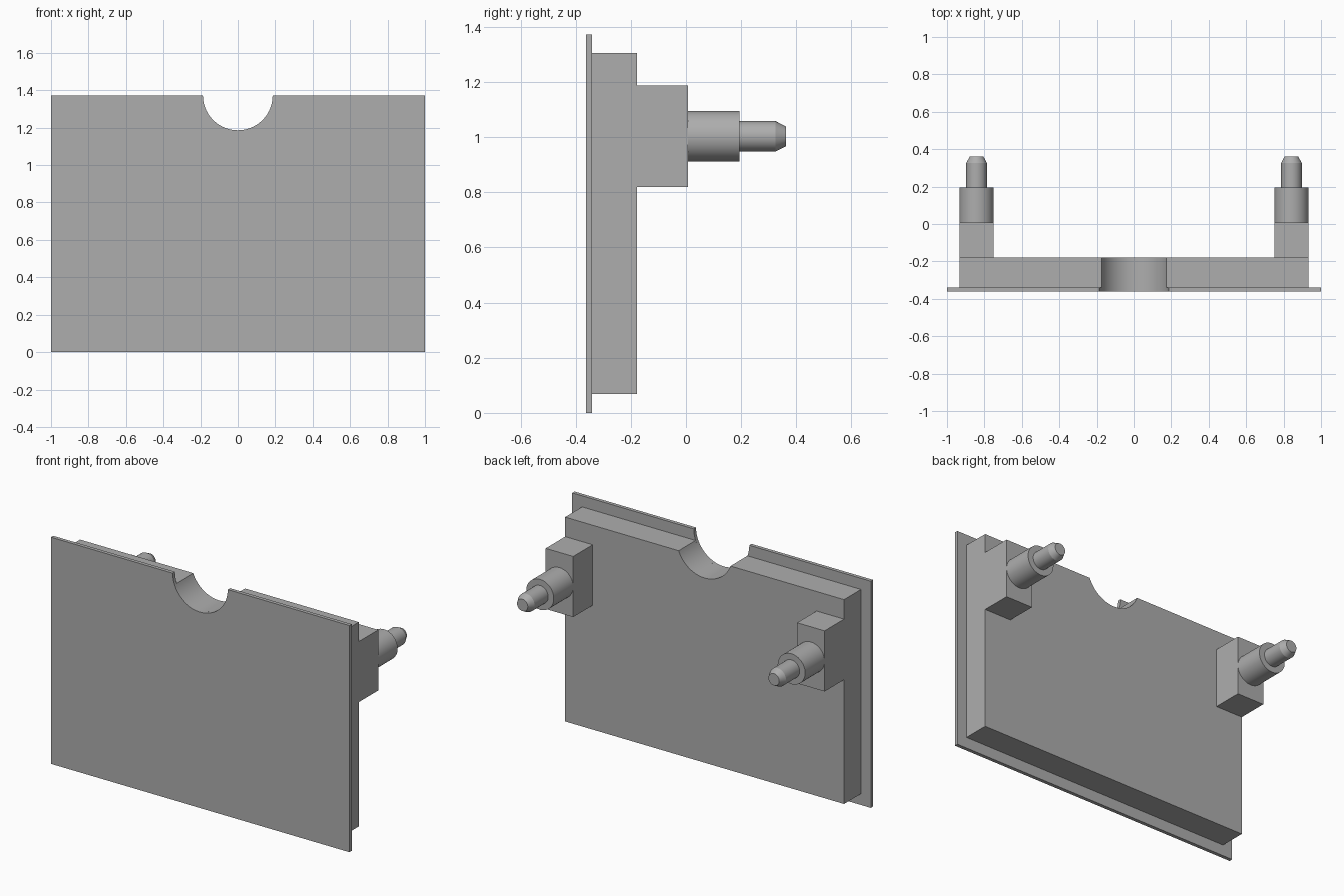
import bpy, bmesh
from math import asin, cos, sin, pi, radians
from mathutils import Vector

if "Cube" in bpy.data.objects:
    bpy.data.objects.remove(bpy.data.objects["Cube"])

GREY = (0.42, 0.42, 0.42, 1)
grey = bpy.data.materials.new("plain_grey")
grey.use_nodes = True
grey.diffuse_color = GREY
grey.node_tree.nodes["Principled BSDF"].inputs["Base Color"].default_value = GREY

HEIGHT, NOTCH_RADIUS, PIN_SEGMENTS = 1.372, 0.186, 48


def finish(name, bm, smooth=True):
    bmesh.ops.recalc_face_normals(bm, faces=bm.faces)
    mesh = bpy.data.meshes.new(name)
    bm.to_mesh(mesh)
    bm.free()
    mesh.materials.append(grey)
    obj = bpy.data.objects.new(name, mesh)
    bpy.context.collection.objects.link(obj)
    if smooth:
        bpy.ops.object.select_all(action="DESELECT")
        obj.select_set(True)
        bpy.context.view_layer.objects.active = obj
        bpy.ops.object.shade_smooth_by_angle(angle=radians(25))
    return obj


def prism(name, outline, y0, y1, smooth=True):
    """Extrude an x-z outline from y0 to y1."""
    bm = bmesh.new()
    face = bm.faces.new([bm.verts.new((x, y0, z)) for x, z in outline])
    extruded = bmesh.ops.extrude_face_region(bm, geom=[face])["geom"]
    verts = [v for v in extruded if isinstance(v, bmesh.types.BMVert)]
    bmesh.ops.translate(bm, verts=verts, vec=(0, y1 - y0, 0))
    return finish(name, bm, smooth)


def notched_outline(half_width, bottom, top, steps=40):
    """Rectangle with a round finger notch in its top edge."""
    start = asin((top - HEIGHT) / NOTCH_RADIUS)
    points = [(-half_width, top), (-half_width, bottom),
              (half_width, bottom), (half_width, top)]
    for i in range(steps + 1):
        a = start - (pi + 2 * start) * i / steps
        points.append((NOTCH_RADIUS * cos(a), HEIGHT + NOTCH_RADIUS * sin(a)))
    return points


def lathe_y(name, centre_x, centre_z, profile):
    """Revolve (radius, y) points about an axis parallel to y, capping both ends."""
    bm = bmesh.new()
    angles = [2 * pi * i / PIN_SEGMENTS for i in range(PIN_SEGMENTS)]
    rings = [[bm.verts.new(Vector((centre_x + r * cos(a), y, centre_z + r * sin(a))))
              for a in angles] for r, y in profile]
    for low, high in zip(rings, rings[1:]):
        for i in range(PIN_SEGMENTS):
            j = (i + 1) % PIN_SEGMENTS
            bm.faces.new((low[i], low[j], high[j], high[i]))
    bm.faces.new(rings[0])
    bm.faces.new(rings[-1])
    return finish(name, bm)


# Thin front plate and the thicker panel behind it
prism("front_plate", notched_outline(1, 0, HEIGHT), -0.362, -0.34)
prism("back_panel", notched_outline(0.934, 0.068, 1.305), -0.34, -0.178)

# Mounting block and stepped, chamfered pin on each side
for side, sign in (("left", 1), ("right", -1)):
    inner, outer = sign * 0.75, sign * 0.934
    block = [(inner, 0.82), (outer, 0.82), (outer, 1.187), (inner, 1.187)]
    prism(side + "_mounting_block", block, -0.178, 0.008, smooth=False)
    lathe_y(side + "_pin", (inner + outer) / 2, 1.003,
            [(0.092, 0.008), (0.092, 0.194), (0.055, 0.194),
             (0.055, 0.325), (0.036, 0.362)])
